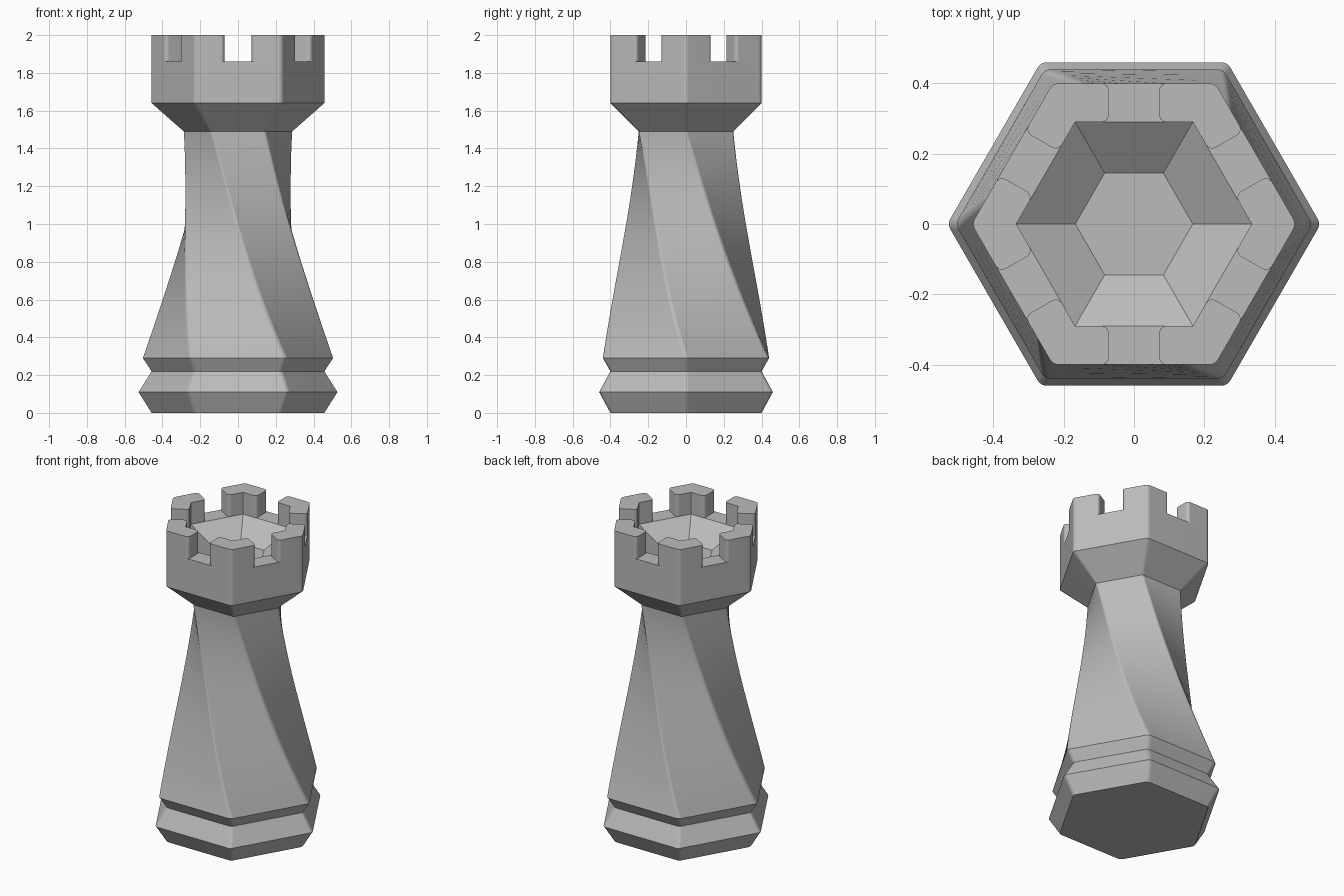
import bpy, bmesh
from math import pi, cos, sin, tan, acos
from mathutils import Vector, Matrix

if "Cube" in bpy.data.objects:
    bpy.data.objects.remove(bpy.data.objects["Cube"])

stone = bpy.data.materials.new("plain grey")
stone.use_nodes = True
GREY = (0.5, 0.5, 0.5, 1)
stone.diffuse_color = GREY
bsdf = stone.node_tree.nodes["Principled BSDF"]
bsdf.inputs["Base Color"].default_value = GREY
bsdf.inputs["Roughness"].default_value = 0.6

STEPS = 4  # segments in each rounded corner


def rounded(corners, radii):
    """Flat outline with every corner replaced by an arc."""
    out = []
    for i, c in enumerate(corners):
        u = (corners[i - 1] - c).normalized()
        v = (corners[(i + 1) % len(corners)] - c).normalized()
        half = acos(max(-1, min(1, u.dot(v)))) / 2
        r = radii[i]
        centre = c + (u + v).normalized() * r / sin(half)
        start = c + u * r / tan(half) - centre
        end = c + v * r / tan(half) - centre
        sweep = start.angle_signed(end, 0) if r else 0
        for k in range(STEPS + 1):
            # angle_signed counts clockwise, as Matrix.Rotation does not
            out.append(centre + Matrix.Rotation(-sweep * k / STEPS, 2) @ start)
    return out


def polar(radius, angle):
    return Vector((radius * cos(angle), radius * sin(angle)))


def hexagon(radius, z, rounding=0.0, turn=0.0):
    corners = [polar(radius, turn + i * pi / 3) for i in range(6)]
    return [p.to_3d() + Vector((0, 0, z)) for p in rounded(corners, [rounding] * 6)]


def loft(name, rings, cap_bottom=False, cap_top=False):
    """Skin a stack of equal rings and shade it smooth between sharp edges."""
    bm = bmesh.new()
    rows = [[bm.verts.new(p) for p in ring] for ring in rings]
    n = len(rows[0])
    for a, b in zip(rows, rows[1:]):
        for i in range(n):
            j = (i + 1) % n
            bm.faces.new((a[i], a[j], b[j], b[i]))
    if cap_bottom:
        bm.faces.new(rows[0][::-1])
    if cap_top:
        bm.faces.new(rows[-1])
    bmesh.ops.remove_doubles(bm, verts=bm.verts[:], dist=0.0001)
    mesh = bpy.data.meshes.new(name)
    bm.to_mesh(mesh)
    bm.free()
    mesh.materials.append(stone)
    obj = bpy.data.objects.new(name, mesh)
    bpy.context.collection.objects.link(obj)
    bpy.ops.object.select_all(action="DESELECT")
    obj.select_set(True)
    bpy.context.view_layer.objects.active = obj
    bpy.ops.object.shade_smooth_by_angle(angle=pi / 7)
    mod = obj.modifiers.new("Even shading", "WEIGHTED_NORMAL")
    mod.keep_sharp = True
    return obj


ROUND = 0.03
FOOT, NECK, HEAD = 0.508, 0.289, 0.462   # corner radii
RIM, TOP, INNER = 1.86, 2.0, 0.335

# Stepped base
loft("base", [hexagon(r, z, ROUND) for r, z in
              ((0.462, 0), (0.531, 0.11), (0.462, 0.22), (FOOT, 0.29))], cap_bottom=True)

# Twisted, tapering column
column = []
LEVELS = 32
for i in range(LEVELS + 1):
    t = i / LEVELS
    p = polar(FOOT, 0).lerp(polar(NECK, -pi / 3), t)
    straight = -Vector((1, 0)).angle(p)
    radius = p.length * (1 - 0.1 * t * (1 - t))
    column.append(hexagon(radius, 0.29 + 1.2 * t, ROUND * (1 - t / 2),
                          (straight - t * pi / 3) / 2))
loft("twisted_column", column)

# Flared crown with a sunken bowl
loft("crown", [hexagon(NECK, 1.49, ROUND / 2), hexagon(HEAD, 1.64, ROUND),
               hexagon(HEAD, RIM, ROUND), hexagon(INNER, RIM),
               hexagon(0.167, 1.75)], cap_top=True)

# Battlements, one on each corner
GAP = 0.072
for k in range(6):
    a = k * pi / 3

    def beside_gap(side, radius):
        normal = a + side * pi / 6
        return polar(radius * cos(pi / 6), normal) + polar(GAP, normal - side * pi / 2)

    corners = [beside_gap(-1, HEAD), polar(HEAD, a), beside_gap(1, HEAD),
               beside_gap(1, INNER), polar(INNER, a), beside_gap(-1, INNER)]
    outline = rounded(corners, [0.02, ROUND, 0.02, 0.02, 0, 0.02])
    loft(f"battlement_{k + 1}",
         [[p.to_3d() + Vector((0, 0, z)) for p in outline] for z in (RIM, TOP)], cap_top=True)
